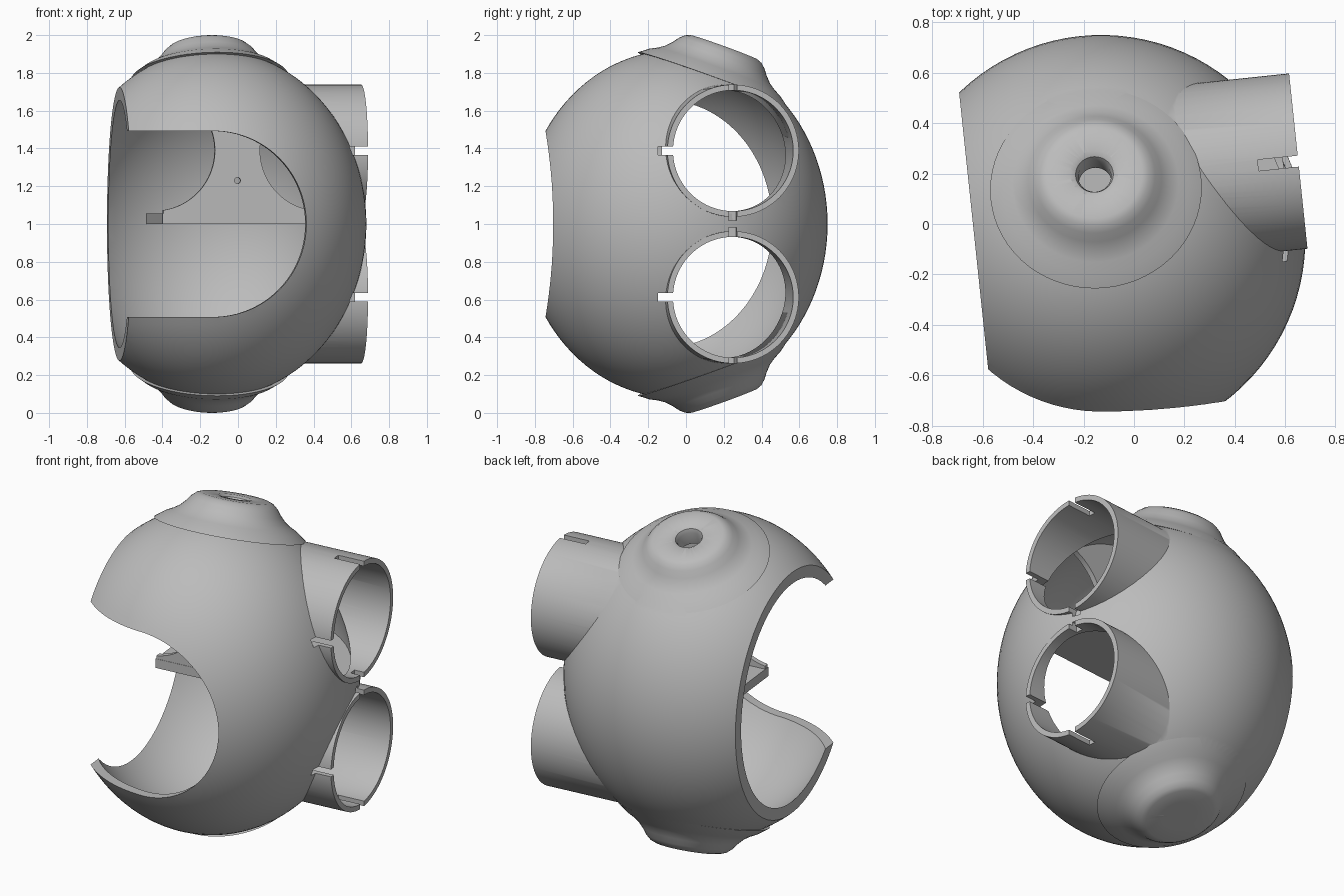
import bpy, bmesh
from math import radians, cos, sin, pi
from mathutils import Matrix, Vector

if "Cube" in bpy.data.objects:
    bpy.data.objects.remove(bpy.data.objects["Cube"], do_unlink=True)

grey = bpy.data.materials.new("plain grey")
grey.use_nodes = True
grey.diffuse_color = (0.5, 0.5, 0.5, 1)
grey.node_tree.nodes["Principled BSDF"].inputs["Base Color"].default_value = (0.5, 0.5, 0.5, 1)

# Everything is built around the shell centre, then turned slightly about z
FRAME = Matrix.Translation((-0.13, -0.06, 1)) @ Matrix.Rotation(radians(6), 4, 'Z')
RADII = Vector((0.81, 0.81, 0.92))
TUBE_Y, TUBE_Z, TUBE_END = 0.226, 0.388, 0.81
ALONG_X = Matrix.Rotation(pi / 2, 4, 'Y')
ALONG_Y = Matrix.Rotation(pi / 2, 4, 'X')


def finish(name, bm):
    bmesh.ops.recalc_face_normals(bm, faces=bm.faces)
    bm.transform(FRAME)
    mesh = bpy.data.meshes.new(name)
    bm.to_mesh(mesh)
    bm.free()
    mesh.materials.append(grey)
    ob = bpy.data.objects.new(name, mesh)
    bpy.context.scene.collection.objects.link(ob)
    return ob


def ellipsoid(name, inset=0.0):
    bm = bmesh.new()
    bmesh.ops.create_uvsphere(bm, u_segments=96, v_segments=56, radius=1,
                              matrix=Matrix.Diagonal((*(r - inset for r in RADII), 1)))
    return finish(name, bm)


def cylinder(name, radius, length, centre, turn=Matrix(), segments=64):
    bm = bmesh.new()
    bmesh.ops.create_cone(bm, cap_ends=True, segments=segments, radius1=radius, radius2=radius,
                          depth=length, matrix=Matrix.Translation(centre) @ turn)
    return finish(name, bm)


def box(name, low, high):
    low, high = Vector(low), Vector(high)
    bm = bmesh.new()
    bmesh.ops.create_cube(bm, size=1, matrix=Matrix.Translation((low + high) / 2)
                          @ Matrix.Diagonal((*(high - low), 1)))
    return finish(name, bm)


def lathe(name, profile, matrix):
    bm = bmesh.new()
    verts = [bm.verts.new((r, 0, h)) for r, h in profile]
    edges = [bm.edges.new(pair) for pair in zip(verts, verts[1:])]
    bmesh.ops.spin(bm, geom=verts + edges, cent=(0, 0, 0), axis=(0, 0, 1),
                   angle=2 * pi, steps=64, use_duplicate=False)
    bmesh.ops.remove_doubles(bm, verts=bm.verts, dist=1e-5)
    bm.transform(matrix)
    return finish(name, bm)


def prism(name, outline, y0, y1):
    bm = bmesh.new()
    face = bm.faces.new([bm.verts.new((x, y0, z)) for x, z in outline])
    top = bmesh.ops.extrude_face_region(bm, geom=[face])["geom"]
    bmesh.ops.translate(bm, vec=(0, y1 - y0, 0),
                        verts=[v for v in top if isinstance(v, bmesh.types.BMVert)])
    return finish(name, bm)


def combine(target, tool, operation='DIFFERENCE'):
    tool.hide_render = True
    mod = target.modifiers.new("combine", 'BOOLEAN')
    mod.operation, mod.solver, mod.object = operation, 'EXACT', tool
    bpy.context.view_layer.objects.active = target
    bpy.ops.object.modifier_apply(modifier=mod.name)
    bpy.data.objects.remove(tool, do_unlink=True)


def smooth(ob):
    bpy.ops.object.select_all(action='DESELECT')
    ob.select_set(True)
    bpy.context.view_layer.objects.active = ob
    bpy.ops.object.shade_smooth_by_angle(angle=radians(32))


# Outer body with a flared boss above and below, and two side tubes
shell = ellipsoid("shell")
boss_profile = [(0, 0), (0.19, 0), (0.215, -0.01), (0.24, -0.032), (0.265, -0.065),
                (0.295, -0.097), (0.33, -0.121), (0.37, -0.142), (0.42, -0.18), (0, -0.18)]
boss_frames = [Matrix.Translation((0, 0.262, side * 0.935)) @ Matrix.Rotation(radians(tilt), 4, 'X')
               for side, tilt in ((1, -20), (-1, -160))]
for frame in boss_frames:
    combine(shell, lathe("boss", boss_profile, frame), 'UNION')
for side in (1, -1):
    combine(shell, cylinder("tube", 0.35, TUBE_END - 0.2, ((TUBE_END + 0.2) / 2, TUBE_Y, side * TUBE_Z),
                            ALONG_X, 96), 'UNION')

# Hollow inside, tube bores and countersunk boss holes
combine(shell, ellipsoid("cavity", 0.05))
hole_profile = [(0, 0.05), (0.12, 0.05), (0.095, 0.0), (0.075, -0.012), (0.065, -0.035),
                (0.065, -0.3), (0, -0.3)]
for side, frame in zip((1, -1), boss_frames):
    combine(shell, cylinder("bore", 0.32, 1.0, (0.5, TUBE_Y, side * TUBE_Z), ALONG_X, 96))
    combine(shell, lathe("boss_hole", hole_profile, frame))

# Flat open side and arched front opening
combine(shell, box("side_cut", (-2, -2, -2), (-0.5, 2, 2)))
arch = [(-0.07 + 0.492 * sin(a), 0.492 * cos(a)) for a in (pi * i / 48 for i in range(49))]
combine(shell, prism("front_cut", arch + [(-1.5, -0.492), (-1.5, 0.492)], -1.5, -0.2))

# Notches in the tube ends
for side in (1, -1):
    z = side * TUBE_Z
    start = TUBE_END - 0.16
    combine(shell, box("front_notch", (start, TUBE_Y - 0.39, z - 0.022), (1, TUBE_Y - 0.28, z + 0.022)))
    for up in (1, -1):
        mid = z + up * 0.335
        depth = start if side == up else TUBE_END - 0.06
        combine(shell, box("notch", (depth, TUBE_Y - 0.022, mid - 0.035),
                           (1, TUBE_Y + 0.022, mid + 0.035)))
smooth(shell)

# Inner shelf, trimmed to the wall
shelf = box("shelf", (-0.283, -0.125, 0.0), (0.9, 0.9, 0.055))
combine(shelf, ellipsoid("shelf_trim", 0.025), 'INTERSECT')
for side in (1, -1):
    combine(shelf, cylinder("shelf_bore", 0.32, 1.0, (0.6, TUBE_Y, side * TUBE_Z), ALONG_X))
smooth(shelf)

# Upright web standing on the shelf, with a round scoop each side and a pin hole
web = box("web", (-0.28, -0.123, 0.03), (0.85, -0.092, 0.95))
combine(web, ellipsoid("web_trim", 0.025), 'INTERSECT')
for side in (1, -1):
    combine(web, cylinder("scoop", 0.32, 0.4, (0.115 + side * 0.44, -0.1, 0.39), ALONG_Y, 96))
combine(web, cylinder("pin_hole", 0.016, 0.4, (0.115, -0.1, 0.23), ALONG_Y, 24))
smooth(web)
